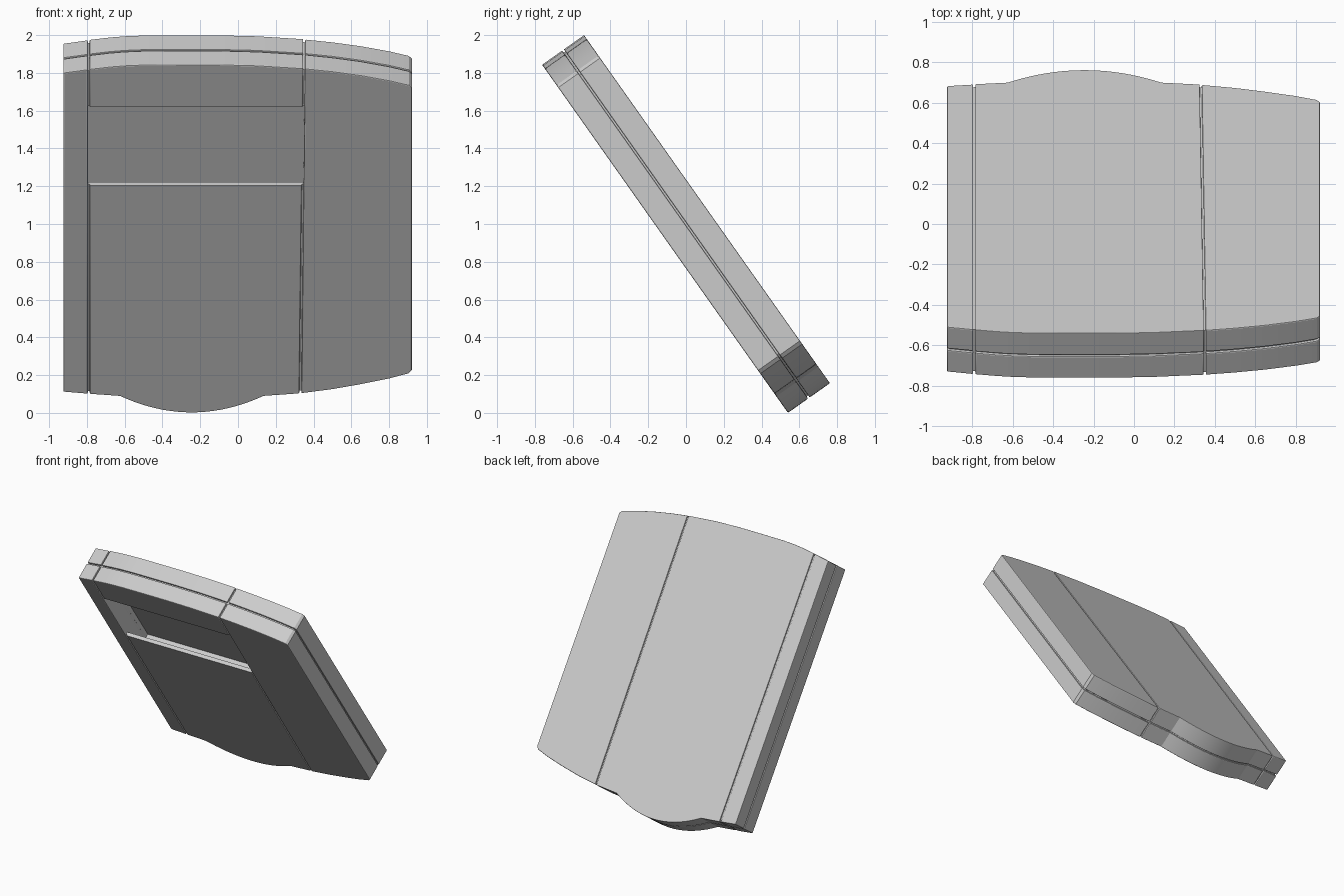
import bpy, bmesh, math

if "Cube" in bpy.data.objects:
    bpy.data.objects.remove(bpy.data.objects["Cube"])

TILT = math.radians(35.24)
S, C = math.sin(TILT), math.cos(TILT)
HALF = 0.136          # half thickness of the slab
GAP = 0.005           # half width of the seams


def place(u, v, w):
    """Slab coordinates (across, along, through) to world."""
    return (u, -S * v + C * w, 1 + C * v + S * w)


# outline of the slab: upper edge and lower edge with its rounded bulge
TOP = [(-.925, 1.075), (-.79, 1.098), (-.68, 1.114), (-.6, 1.122), (-.5, 1.127),
       (-.3, 1.128), (-.1, 1.128), (.1, 1.122), (.35, 1.103), (.5, 1.084),
       (.65, 1.059), (.8, 1.026), (.905, .996), (.92, .98)]
BULGE = [(-.245 + .38 * t / 10, -1.021 - .107 * (1 - (t / 10) ** 2)) for t in range(-10, 11)]
BOTTOM = ([(-.925, -.993), (-.79, -1.007)] + BULGE +
          [(.33, -1.004), (.5, -.977), (.65, -.945), (.8, -.908), (.905, -.874), (.92, -.853)])


def cut_curve(curve, a, b):
    """Part of an edge curve between x = a and x = b."""
    def at(x):
        for (x0, y0), (x1, y1) in zip(curve, curve[1:]):
            if x0 <= x <= x1:
                return (x, y0 + (y1 - y0) * (x - x0) / (x1 - x0))
    return [at(a)] + [p for p in curve if a + .004 < p[0] < b - .004] + [at(b)]


def prism(name, ring_a, ring_b, bevel=0):
    """Solid between two matching rings of slab points."""
    bm = bmesh.new()
    a = [bm.verts.new(place(*p)) for p in ring_a]
    b = [bm.verts.new(place(*p)) for p in ring_b]
    bm.faces.new(a)
    bm.faces.new(b[::-1])
    n = len(a)
    for i in range(n):
        j = (i + 1) % n
        bm.faces.new((a[i], b[i], b[j], a[j]))
    bmesh.ops.recalc_face_normals(bm, faces=bm.faces)
    if bevel:
        edges = [e for e in bm.edges if e.calc_face_angle(0) > .8]
        bmesh.ops.bevel(bm, geom=edges, offset=bevel, segments=2, profile=.5, affect='EDGES')
    me = bpy.data.meshes.new(name)
    bm.to_mesh(me)
    bm.free()
    ob = bpy.data.objects.new(name, me)
    bpy.context.collection.objects.link(ob)
    return ob


def plate(name, top_span, bottom_span, w0, w1, scale=1, bevel=0):
    ring = cut_curve(TOP, *top_span)[::-1] + cut_curve(BOTTOM, *bottom_span)
    return prism(name, [(x * scale, v * scale, w0) for x, v in ring],
                 [(x * scale, v * scale, w1) for x, v in ring], bevel)


# six shell panels: three columns, front and back layer
columns = {
    "left": ((-.925, -.79 - GAP), (-.925, -.79 - GAP)),
    "centre": ((-.79 + GAP, .35 - GAP), (-.79 + GAP, .33 - GAP)),
    "right": ((.35 + GAP, .92), (.33 + GAP, .92)),
}
parts = {}
for col, (top, bot) in columns.items():
    for layer, w0, w1 in (("front", -HALF, -GAP), ("back", GAP, HALF)):
        name = f"{col}_{layer}_panel"
        bev = .003 if (col, layer) == ("centre", "back") else .006
        parts[name] = plate(name, top, bot, w0, w1, bevel=bev)

# inner core closing the seams
parts["core"] = plate("inner_core", (-.925, .92), (-.925, .92), -.126, .126, scale=.988)

# compartment behind the thin front door, open above it
slot = [(.855, -.2), (.855, .04), (.1, .04), (.1, -.106), (.347, -.106), (.347, -.2)]
cutter = prism("compartment_cutter", [(-.797, v, w) for v, w in slot],
               [(.357, v, w) for v, w in slot])
cutter.hide_render = True

for key in ("centre_front_panel", "centre_back_panel", "core"):
    ob = parts[key]
    mod = ob.modifiers.new("compartment", 'BOOLEAN')
    mod.operation = 'DIFFERENCE'
    mod.solver = 'EXACT'
    mod.object = cutter
    bpy.context.view_layer.objects.active = ob
    bpy.ops.object.modifier_apply(modifier=mod.name)
bpy.data.objects.remove(cutter)

# smooth curved rims, crisp edges
for ob in parts.values():
    ob.data.polygons.foreach_set("use_smooth", [True] * len(ob.data.polygons))
    ob.data.set_sharp_from_angle(angle=math.radians(20))
